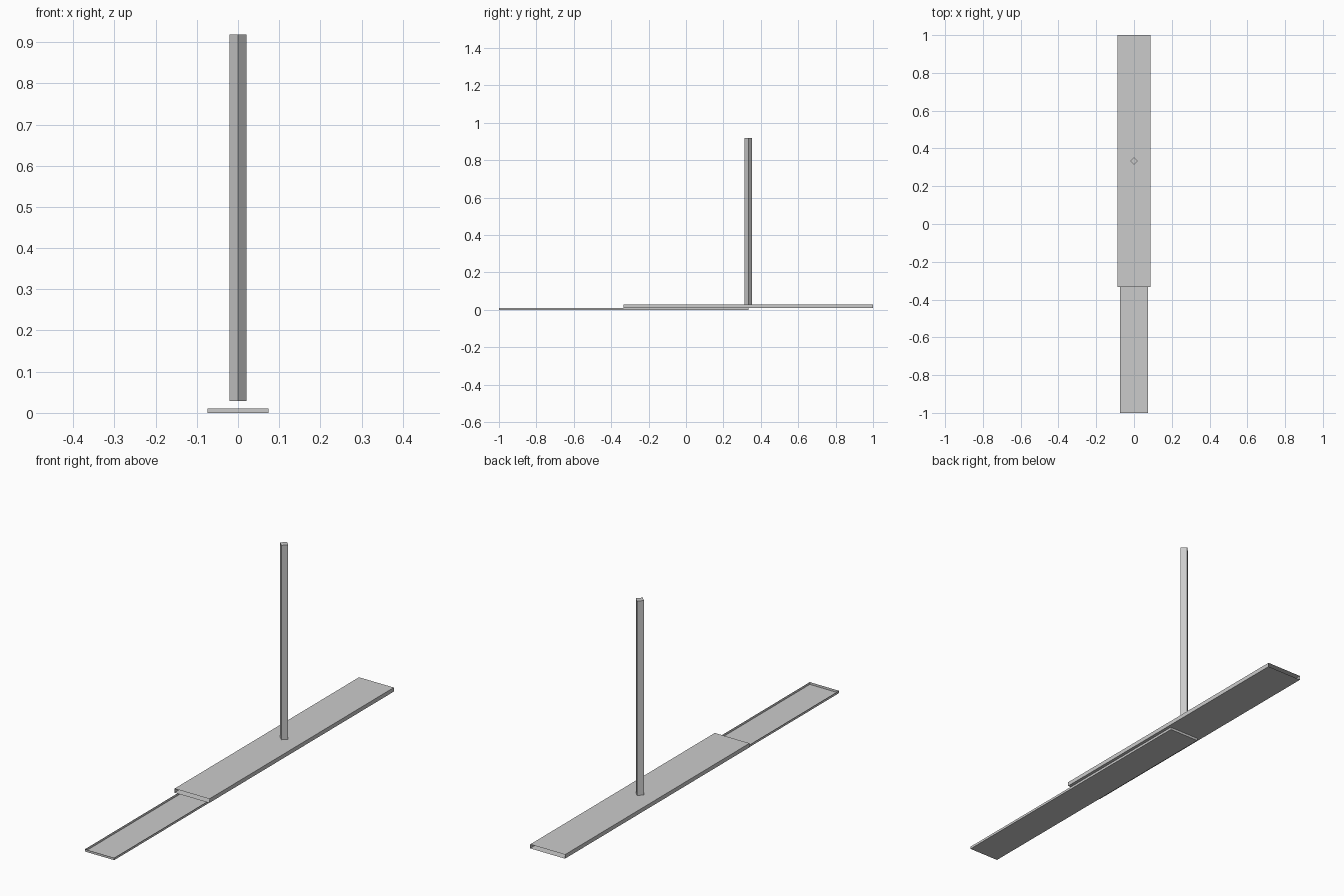
import bpy, bmesh, math
from mathutils import Matrix

if "Cube" in bpy.data.objects:
    bpy.data.objects.remove(bpy.data.objects["Cube"])


def box(name, size, center, skip=(), turn=0.0):
    """Box centred at a point; skip lists face directions left open."""
    bm = bmesh.new()
    bmesh.ops.create_cube(bm, size=1.0)
    bm.normal_update()
    open_faces = [f for f in bm.faces
                  if any(sum(a * b for a, b in zip(f.normal, d)) > 0.9 for d in skip)]
    if open_faces:
        bmesh.ops.delete(bm, geom=open_faces, context='FACES')
    bm.transform(Matrix.Translation(center) @ Matrix.Rotation(turn, 4, 'Z')
                 @ Matrix.Diagonal((*size, 1.0)))
    mesh = bpy.data.meshes.new(name)
    bm.to_mesh(mesh)
    bm.free()
    obj = bpy.data.objects.new(name, mesh)
    bpy.context.collection.objects.link(obj)
    return obj


third = 1 / 3
tray_top, sleeve_top, stick_top = 0.0105, 0.029, 0.918

# Sliding tray: thin sheet walls, open on top
box("tray", (0.148, 4 * third, tray_top), (0, -third, tray_top / 2),
    skip=[(0, 0, 1)])

# Sleeve: thin sheet tube, open at both ends
box("sleeve", (0.176, 4 * third, sleeve_top - tray_top),
    (0, third, (sleeve_top + tray_top) / 2),
    skip=[(0, 1, 0), (0, -1, 0)])

# Upright square stick, turned edge-on to the front
side = 0.0206 * math.sqrt(2)
box("stick", (side, side, stick_top - sleeve_top),
    (0, third, (stick_top + sleeve_top) / 2), turn=math.pi / 4)
